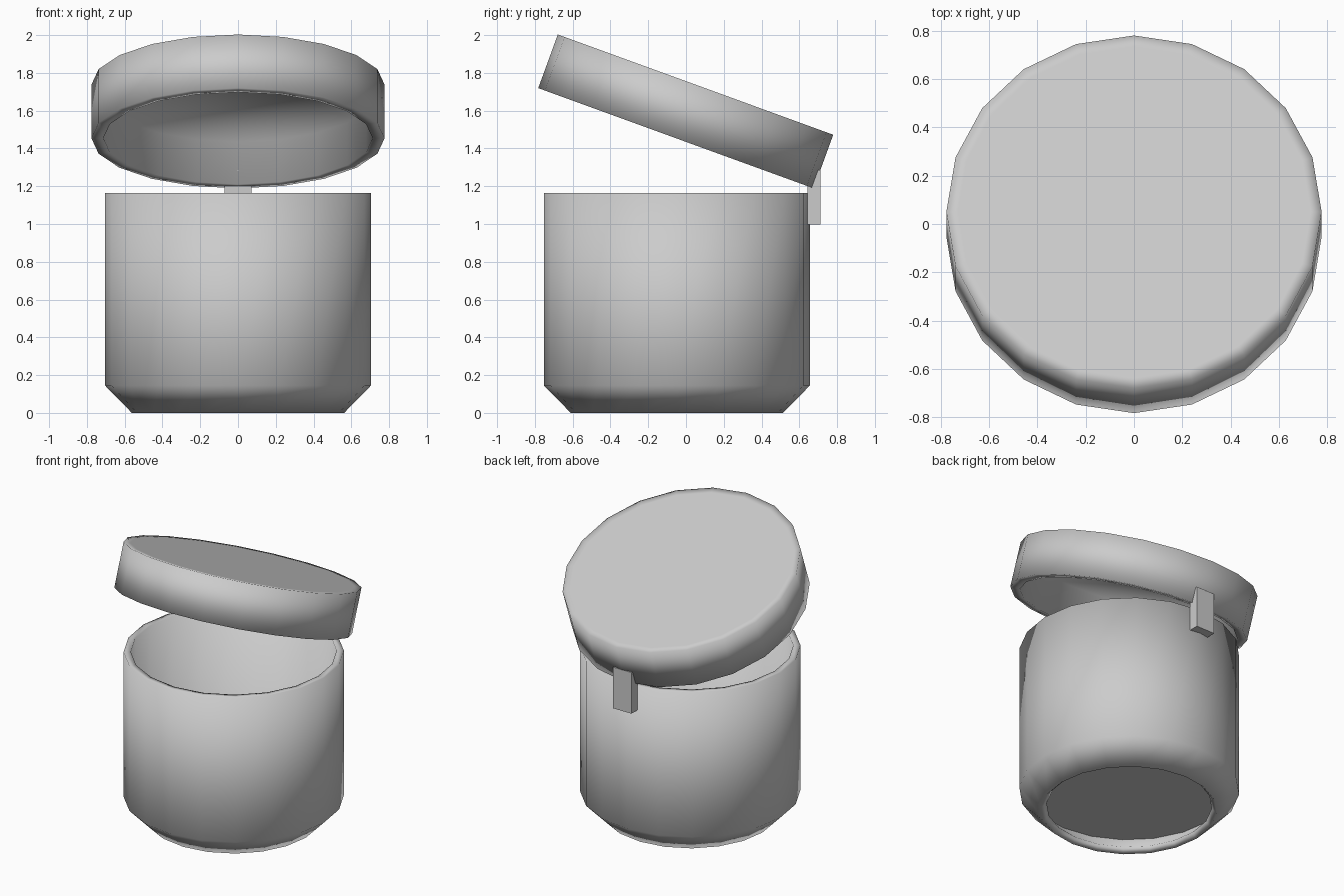
import bpy, bmesh, math
from mathutils import Matrix

cube = bpy.data.objects.get("Cube")
if cube:
    bpy.data.objects.remove(cube, do_unlink=True)

SIDES = 20
JAR_Y = -0.048

gray = bpy.data.materials.new("light gray")
gray.use_nodes = True
color = (0.6, 0.6, 0.6, 1)
gray.diffuse_color = color
gray.node_tree.nodes["Principled BSDF"].inputs["Base Color"].default_value = color


def finish(name, bm, smooth):
    """Turn a bmesh into a shaded object with the shared material."""
    bmesh.ops.recalc_face_normals(bm, faces=bm.faces)
    for face in bm.faces:
        face.smooth = smooth
    mesh = bpy.data.meshes.new(name)
    bm.to_mesh(mesh)
    bm.free()
    mesh.materials.append(gray)
    obj = bpy.data.objects.new(name, mesh)
    bpy.context.collection.objects.link(obj)
    return obj


def lathe(name, profile, capped=True, smooth=True):
    """Solid from (radius, height) rings: end caps, or a closed loop like a tube."""
    bm = bmesh.new()
    rings = []
    for r, z in profile:
        angles = [math.tau * i / SIDES for i in range(SIDES)]
        rings.append([bm.verts.new((r * math.cos(a), r * math.sin(a), z)) for a in angles])
    if capped:
        bm.faces.new(rings[0])
        bm.faces.new(rings[-1])
    else:
        rings.append(rings[0])
    for low, high in zip(rings, rings[1:]):
        for i in range(SIDES):
            j = (i + 1) % SIDES
            bm.faces.new((low[i], low[j], high[j], high[i]))
    return finish(name, bm, smooth)


# Jar wall: even-thickness shell with a chamfered foot, open underneath
jar = lathe("jar_wall", [
    (0.562, 0.0), (0.704, 0.145), (0.704, 1.165),
    (0.658, 1.165), (0.658, 0.164), (0.528, 0.034)], capped=False)
jar.location.y = JAR_Y

# Jar floor: thin disc set above the foot
jar_floor = lathe("jar_floor", [(0.656, 0.16), (0.657, 0.165)], smooth=False)
jar_floor.location.y = JAR_Y

# Lid: shallow hollow cap, tipped open toward the back
lid = lathe("lid", [
    (0.713, 0.24), (0.713, 0.0), (0.776, 0.0), (0.776, 0.302), (0.73, 0.302)])
lid.location = (0, -0.053, 1.454)
lid.rotation_euler.x = math.radians(-20)

# Hinge: small upright block joining the jar and the lid
bm = bmesh.new()
bmesh.ops.create_cube(bm, size=1, matrix=Matrix.Translation((0, 0.677, 1.142))
                      @ Matrix.Diagonal((0.145, 0.068, 0.29, 1)))
finish("hinge", bm, False)
